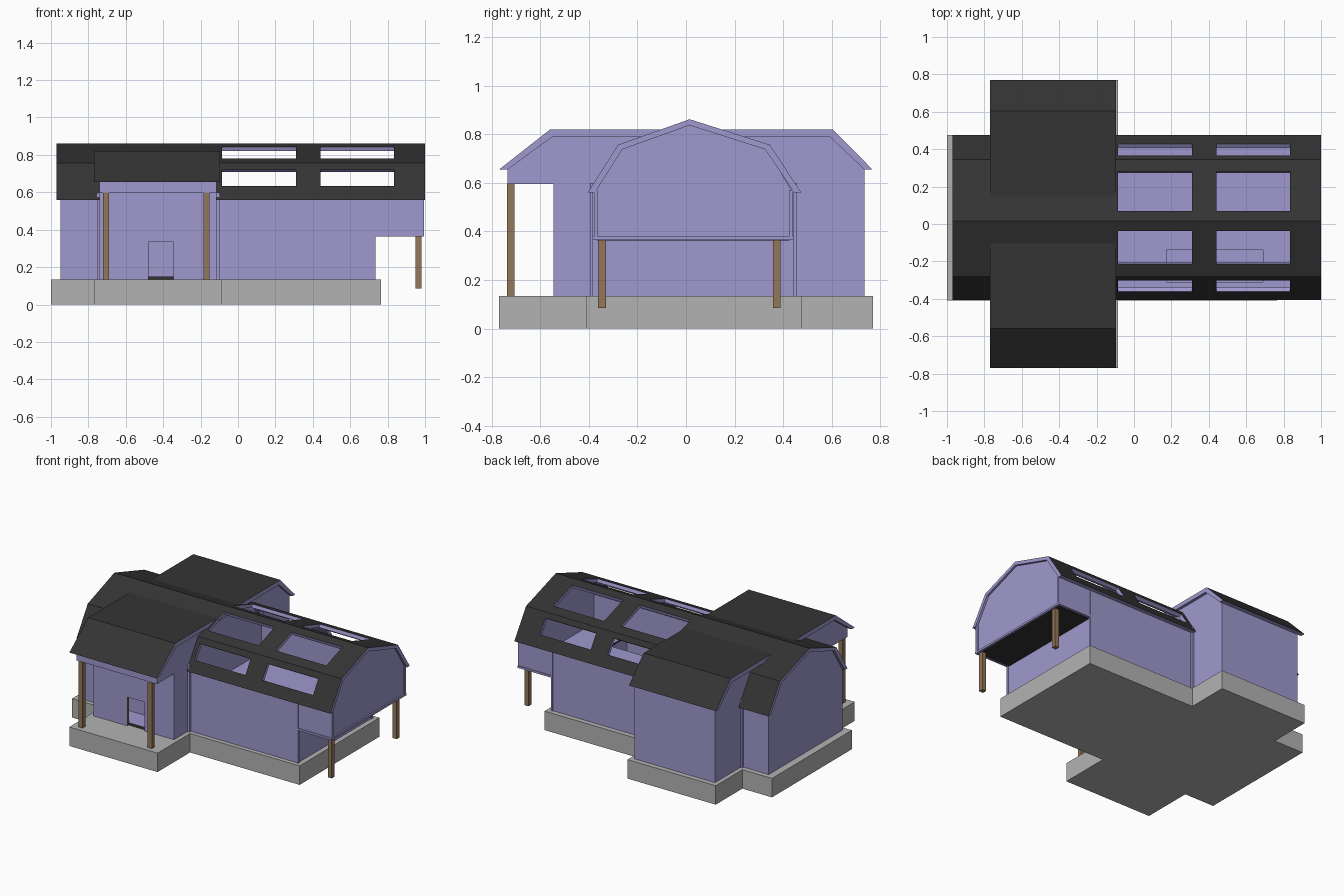
import bpy, bmesh
from mathutils import Vector

if "Cube" in bpy.data.objects:
    bpy.data.objects.remove(bpy.data.objects["Cube"])


def mat(name, col):
    m = bpy.data.materials.new(name)
    m.diffuse_color = (*col, 1)
    m.use_nodes = True
    m.node_tree.nodes["Principled BSDF"].inputs["Base Color"].default_value = m.diffuse_color
    return m


PURPLE = mat("lavender_wall", (0.345, 0.32, 0.62))
DARK = mat("charcoal_roof", (0.034, 0.034, 0.034))
GREY = mat("concrete", (0.45, 0.45, 0.45))
BROWN = mat("brown_wood", (0.29, 0.185, 0.105))


def prism(name, pts, axis, a, b, mats, rule=None):
    """Extrude a 2D outline along an axis; rule(normal) picks the material slot."""
    def place(p, t):
        return {"x": (t, p[0], p[1]), "y": (p[0], t, p[1]), "z": (p[0], p[1], t)}[axis]
    bm = bmesh.new()
    lo = [bm.verts.new(place(p, a)) for p in pts]
    hi = [bm.verts.new(place(p, b)) for p in pts]
    bm.faces.new(lo)
    bm.faces.new(hi[::-1])
    n = len(pts)
    for i in range(n):
        j = (i + 1) % n
        bm.faces.new((lo[i], hi[i], hi[j], lo[j]))
    bmesh.ops.recalc_face_normals(bm, faces=bm.faces[:])
    bm.normal_update()
    if rule:
        for f in bm.faces:
            f.material_index = rule(f.normal)
    me = bpy.data.meshes.new(name)
    bm.to_mesh(me)
    bm.free()
    for m in mats:
        me.materials.append(m)
    ob = bpy.data.objects.new(name, me)
    bpy.context.collection.objects.link(ob)
    return ob


def box(name, x0, x1, y0, y1, z0, z1, mats, rule=None):
    return prism(name, [(x0, y0), (x1, y0), (x1, y1), (x0, y1)], "z", z0, z1, mats, rule)


def cut(ob, cutters):
    """Subtract the cutters, bake the result and remove them."""
    for c in cutters:
        m = ob.modifiers.new("cut", "BOOLEAN")
        m.operation = "DIFFERENCE"
        m.solver = "EXACT"
        m.object = c
        c.hide_render = True
    bpy.context.view_layer.update()
    dg = bpy.context.evaluated_depsgraph_get()
    me = bpy.data.meshes.new_from_object(ob.evaluated_get(dg))
    ob.modifiers.clear()
    ob.data = me
    for c in cutters:
        bpy.data.objects.remove(c)


def up(n):
    return 1 if n.z > 0.2 else 0


P = [PURPLE]
ROOF = [PURPLE, DARK]     # dark on the weather side only
FLOOR = [DARK, PURPLE]    # purple on top, dark below

# Cross-shaped foundation
prism("foundation", [(-1, -0.41), (-0.77, -0.41), (-0.77, -0.77), (-0.085, -0.77),
                     (-0.085, -0.41), (0.765, -0.41), (0.765, 0.475), (-0.085, 0.475),
                     (-0.085, 0.77), (-0.77, 0.77), (-0.77, 0.475), (-1, 0.475)],
      "z", 0, 0.133, [GREY])

# Main gambrel roof
outer = [(-0.405, 0.56), (-0.28, 0.757), (0.015, 0.862), (0.345, 0.757), (0.475, 0.56)]
inner = [(-0.375, 0.56), (-0.262, 0.738), (0.015, 0.837), (0.326, 0.738), (0.445, 0.56)]
main_roof = prism("main_roof", outer + inner[::-1], "x", -0.97, 1.0, ROOF, up)

# Skylights, cut square to each slope
cutters = []
for p, q in [((-0.361, 0.63), (-0.302, 0.722)), ((-0.213, 0.781), (-0.037, 0.843)),
             ((0.07, 0.844), (0.28, 0.778)), ((0.366, 0.725), (0.427, 0.633))]:
    p, q = Vector(p), Vector(q)
    d = (q - p).normalized()
    n = Vector((-d.y, d.x)) * 0.045
    for x0, x1 in ((-0.085, 0.31), (0.44, 0.835)):
        cutters.append(prism("skylight_cutter", [p - n, q - n, q + n, p + n], "x", x0, x1, P))
cut(main_roof, cutters)

# Main side walls, stepped up below the overhanging end
side = [(-0.95, 0.133), (0.73, 0.133), (0.73, 0.365), (0.985, 0.365), (0.985, 0.575), (-0.95, 0.575)]
prism("main_front_wall", side, "y", -0.38, -0.365, P)
prism("main_back_wall", side, "y", 0.425, 0.44, P)

# Gable ends
crown = [(0.435, 0.57), (0.328, 0.742), (0.015, 0.842), (-0.265, 0.742), (-0.375, 0.57)]
prism("left_gable", [(-0.38, 0.133), (0.44, 0.133)] + crown, "x", -0.95, -0.935, P)
prism("right_gable", [(-0.38, 0.365), (0.44, 0.365)] + crown, "x", 0.97, 0.985, P)
box("lower_right_wall", 0.715, 0.73, -0.38, 0.44, 0.133, 0.37, P)

# Gable frame and corner boards
box("gable_bottom_trim", 0.98, 0.995, -0.385, 0.445, 0.364, 0.378, P)
for i, y in enumerate((-0.38, 0.425)):
    box(f"gable_side_trim_{i}", 0.98, 0.995, y, y + 0.015, 0.37, 0.57, P)
for i, (y0, y1) in enumerate(((-0.385, -0.37), (0.43, 0.445))):
    box(f"corner_board_{i}", 0.723, 0.736, y0, y1, 0.133, 0.57, P)
    box(f"overhang_sill_{i}", 0.73, 0.99, y0, y1, 0.364, 0.378, P)
for i, x in enumerate((-0.755, -0.115)):
    for j, y in enumerate((-0.395, 0.44)):
        box(f"inner_corner_board_{i}{j}", x, x + 0.015, y, y + 0.015, 0.133, 0.6, P)

# Floors; the loft has a stair opening
loft = box("loft_floor", -0.935, 0.982, -0.366, 0.426, 0.363, 0.376, FLOOR, up)
hole = box("stair_cutter", 0.175, 0.69, -0.31, -0.14, 0.3, 0.5, FLOOR)
cut(loft, [hole])
box("ground_floor", -0.935, 0.716, -0.366, 0.426, 0.13, 0.15, FLOOR, up)
box("wing_floor", -0.726, -0.129, -0.53, -0.366, 0.13, 0.15, FLOOR, up)

# Wing roof: flat top with a slope at each end
prism("wing_roof", [(-0.77, 0.655), (-0.56, 0.82), (0.605, 0.82), (0.768, 0.655),
                    (0.735, 0.655), (0.592, 0.79), (-0.55, 0.79), (-0.735, 0.655)],
      "x", -0.77, -0.095, ROOF, up)

# Wing side walls, including the porch gable
wing = [(-0.545, 0.133), (0.735, 0.133), (0.735, 0.66), (0.595, 0.795), (-0.552, 0.795),
        (-0.735, 0.66), (-0.735, 0.595), (-0.545, 0.595)]
prism("wing_left_wall", wing, "x", -0.74, -0.725, P)
prism("wing_right_wall", wing, "x", -0.13, -0.115, P)
box("wing_back_wall", -0.74, -0.115, 0.72, 0.735, 0.133, 0.66, P)

# Porch wall with a doorway, beam and ceiling
prism("porch_wall", [(-0.74, 0.133), (-0.48, 0.133), (-0.48, 0.335), (-0.345, 0.335),
                     (-0.345, 0.133), (-0.115, 0.133), (-0.115, 0.79), (-0.74, 0.79)],
      "y", -0.545, -0.53, P)
box("door_jamb", -0.482, -0.478, -0.544, -0.528, 0.133, 0.335, [BROWN])
box("porch_beam", -0.74, -0.115, -0.735, -0.72, 0.595, 0.66, P)
box("porch_ceiling", -0.73, -0.125, -0.725, -0.54, 0.597, 0.607, P)

# Wooden posts
for i, x in enumerate((-0.722, -0.185)):
    box(f"porch_post_{i}", x, x + 0.032, -0.737, -0.706, 0.133, 0.597, [BROWN])
for i, y in enumerate((-0.362, 0.358)):
    box(f"overhang_post_{i}", 0.95, 0.981, y, y + 0.032, 0.085, 0.366, [BROWN])
